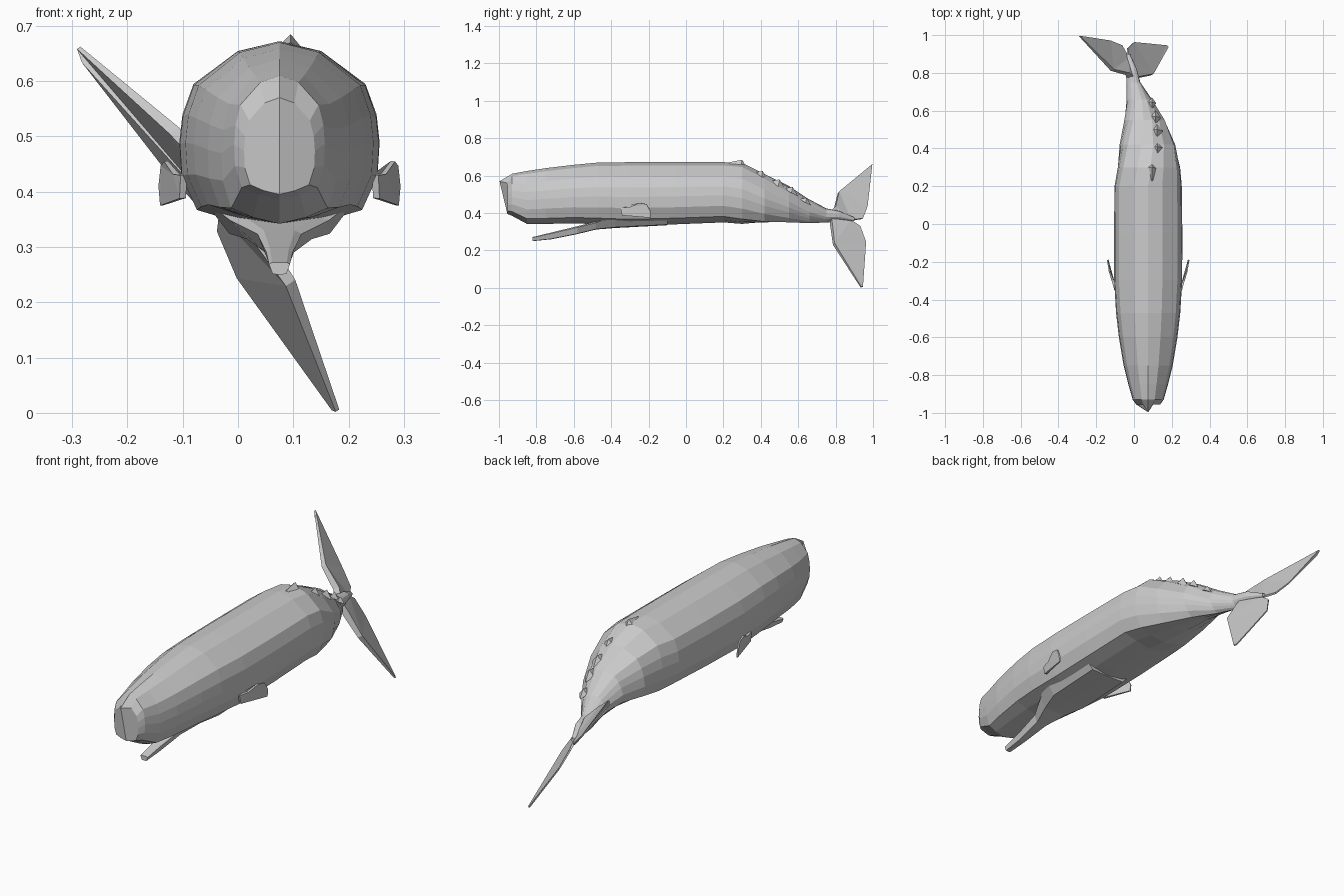
import bpy, bmesh, math
from mathutils import Vector

cube = bpy.data.objects.get("Cube")
if cube:
    bpy.data.objects.remove(cube, do_unlink=True)

MID = 0.075  # the body's own centre line

grey = bpy.data.materials.new("whale_grey")
grey.use_nodes = True
grey.diffuse_color = (0.6, 0.6, 0.6, 1)
grey.node_tree.nodes["Principled BSDF"].inputs["Base Color"].default_value = (0.6, 0.6, 0.6, 1)


def finish(name, bm):
    bmesh.ops.recalc_face_normals(bm, faces=bm.faces)
    mesh = bpy.data.meshes.new(name)
    bm.to_mesh(mesh)
    bm.free()
    mesh.materials.append(grey)
    obj = bpy.data.objects.new(name, mesh)
    bpy.context.collection.objects.link(obj)
    return obj


def loft(name, half, stations, nose=0.0):
    """Skin a mirrored half section through (y, centre x, half width, bottom, top, roll)."""
    section = half + [(-u, v) for u, v in reversed(half[1:-1])]
    n = len(section)
    bm = bmesh.new()
    rings = []
    for y, cx, w, low, high, roll in stations:
        cz, h = (low + high) / 2, (high - low) / 2
        c, s = math.cos(roll), math.sin(roll)
        rings.append([bm.verts.new((cx + u * w * c + v * h * s, y,
                                    cz - u * w * s + v * h * c)) for u, v in section])
    for a, b in zip(rings, rings[1:]):
        for i in range(n):
            j = (i + 1) % n
            bm.faces.new((a[i], a[j], b[j], b[i]))
    # Each end is split down the middle so that it can form a ridge
    rings[0][0].co.y -= nose
    k = n // 2
    for ring in (rings[0], rings[-1]):
        bm.faces.new(ring[:k + 1])
        bm.faces.new(ring[k:] + ring[:1])
    return finish(name, bm)


def slab(name, outline, mirrored=False):
    """Thin fin from an outline of (x, y, z, thickness)."""
    pts = [Vector(p[:3]) for p in outline]
    normal = Vector()
    for p, q in zip(pts, pts[1:] + pts[:1]):
        normal += p.cross(q)
    normal.normalize()
    bm = bmesh.new()
    sides = []
    for sign in (1, -1):
        verts = []
        for p, o in zip(pts, outline):
            co = p + normal * sign * o[3] / 2
            if mirrored:
                co.x = 2 * MID - co.x
            verts.append(bm.verts.new(co))
        sides.append(verts)
    a, b = sides
    caps = [bm.faces.new(a), bm.faces.new(b[::-1])]
    for i in range(len(a)):
        j = (i + 1) % len(a)
        bm.faces.new((a[i], a[j], b[j], b[i]))
    bmesh.ops.triangulate(bm, faces=caps)
    return finish(name, bm)


# Body: blunt head, long barrel, tail stock that bends and rolls
body_half = [(0, 1), (.42, .89), (.86, .53), (.97, .2), (1, -.1),
             (.98, -.45), (.83, -.8), (.45, -.92), (0, -1)]
loft("body", body_half, [
    (-.955, MID, .064, .395, .57, 0),
    (-.93, MID, .082, .385, .61, 0),
    (-.85, MID, .105, .342, .625, 0),
    (-.75, MID, .13, .342, .64, 0),
    (-.6, MID, .155, .345, .658, 0),
    (-.47, MID, .17, .34, .67, 0),
    (-.3, MID, .18, .333, .672, 0),
    (-.05, MID, .181, .34, .672, 0),
    (.2, MID, .178, .35, .672, 0),
    (.3, .08, .165, .342, .668, .05),
    (.42, .075, .145, .35, .612, .2),
    (.55, .06, .105, .36, .545, .4),
    (.66, .032, .065, .358, .472, .65),
    (.75, 0, .035, .355, .425, .85),
    (.82, -.012, .024, .355, .415, .9),
    (.9, -.03, .01, .36, .375, .9),
], nose=.042)

# Lower jaw, hanging open and widening into the throat
jaw_half = [(0, 1), (.7, 1), (1, .7), (.65, -.9), (0, -1)]
loft("lower_jaw", jaw_half, [
    (-.82, MID, .019, .25, .272, 0),
    (-.72, MID, .024, .26, .296, 0),
    (-.58, MID, .04, .288, .33, 0),
    (-.48, MID, .09, .312, .355, 0),
    (-.38, MID, .14, .32, .4, 0),
    (-.1, MID, .14, .335, .4, 0),
])

# Side flippers
flipper = [(.248, -.35, .43, .012), (.25, -.34, .388, .012), (.288, -.19, .375, .006),
           (.291, -.19, .41, .006), (.287, -.21, .447, .006), (.28, -.25, .455, .008),
           (.262, -.3, .432, .012)]
slab("left_flipper", flipper)
slab("right_flipper", flipper, mirrored=True)

# Tail flukes, tilted with the rolled tail
slab("right_fluke", [
    (-.01, .77, .405, .03), (-.035, .795, .43, .03), (-.115, .815, .51, .022),
    (-.288, .995, .66, .008), (-.28, .985, .635, .006), (-.125, .97, .435, .006),
    (-.065, .945, .37, .008), (-.03, .88, .362, .012)])
slab("left_fluke", [
    (-.01, .77, .39, .03), (.03, .778, .33, .03), (.095, .79, .235, .022),
    (.18, .935, .004, .008), (.172, .945, .006, .006), (.0, .962, .245, .006),
    (-.035, .93, .33, .008), (-.03, .88, .362, .012)])

# Dorsal hump and the knuckles behind it
ridge = [(.095, .3, .685, 1), (.125, .41, .625, .8), (.122, .5, .58, .7),
         (.115, .57, .54, .6), (.095, .645, .482, .5)]
for i, (x, y, z, s) in enumerate(ridge):
    bm = bmesh.new()
    for dx, dy, dz in ((0, 0, 0), (0, -.075, -.015), (-.045, .0, -.045),
                       (.045, -.01, -.055), (0, .05, -.085)):
        bm.verts.new((x + dx * s, y + dy * s, z + dz * s))
    bmesh.ops.convex_hull(bm, input=bm.verts)
    finish("dorsal_hump" if i == 0 else f"dorsal_knuckle_{i}", bm)
